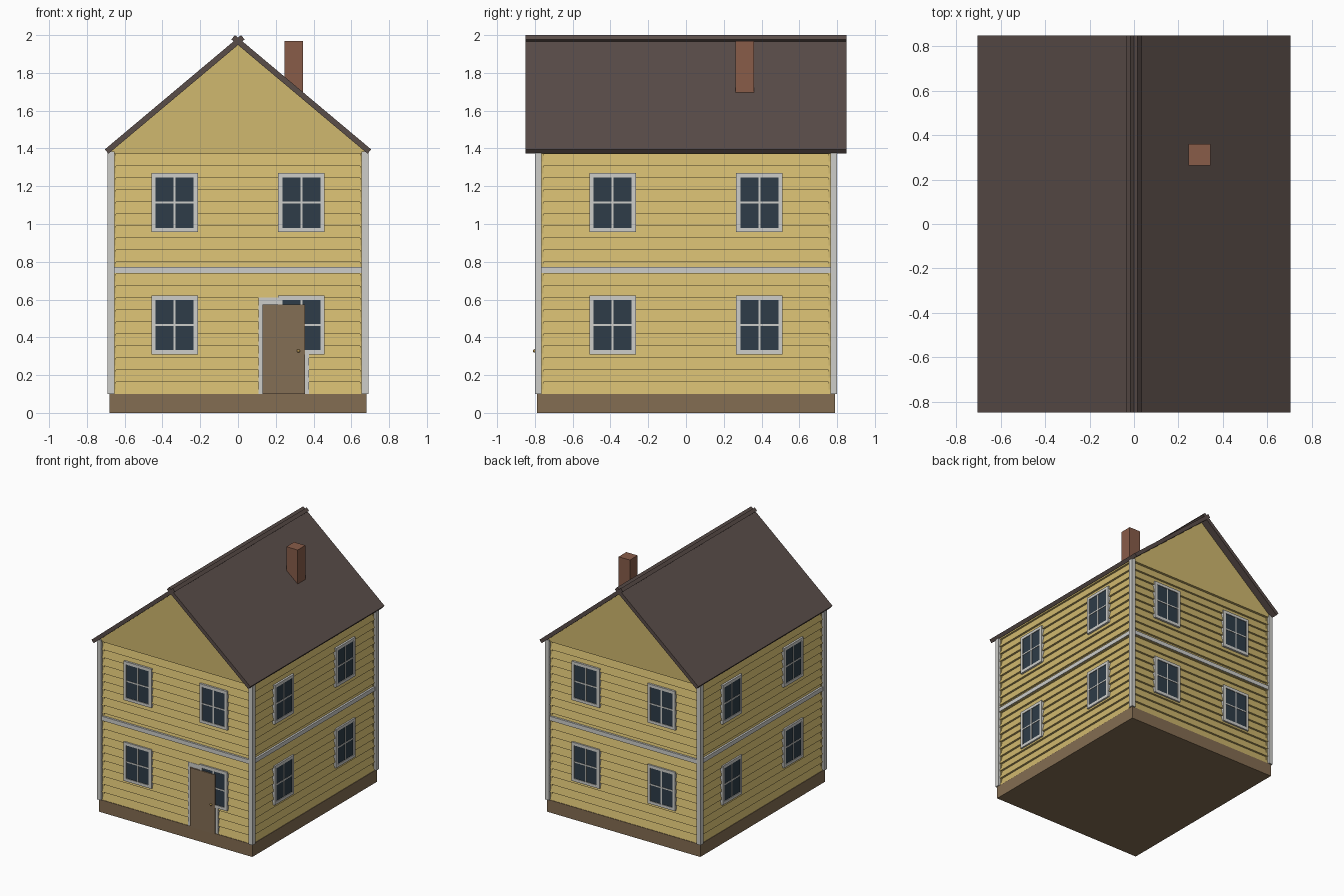
import bpy, bmesh, math
from mathutils import Matrix, Vector

cube = bpy.data.objects.get("Cube")
if cube:
    bpy.data.objects.remove(cube, do_unlink=True)


def material(name, r, g, b):
    linear = [((c / 255 + 0.055) / 1.055) ** 2.4 for c in (r, g, b)] + [1]
    mat = bpy.data.materials.new(name)
    mat.use_nodes = True
    mat.diffuse_color = linear
    mat.node_tree.nodes["Principled BSDF"].inputs["Base Color"].default_value = linear
    return mat


YELLOW = material("yellow siding", 208, 184, 110)
WHITE = material("white trim", 206, 206, 202)
GLASS = material("dark glass", 46, 60, 72)
ROOF = material("brown roof", 90, 77, 73)
BRICK = material("chimney brick", 136, 92, 73)
STONE = material("foundation brown", 132, 109, 82)
DOOR = material("door brown", 132, 110, 85)
BRASS = material("brass", 165, 135, 75)


def finish(name, bm, mats, matrix=Matrix()):
    bmesh.ops.recalc_face_normals(bm, faces=bm.faces)
    mesh = bpy.data.meshes.new(name)
    bm.to_mesh(mesh)
    bm.free()
    for mat in mats:
        mesh.materials.append(mat)
    obj = bpy.data.objects.new(name, mesh)
    obj.matrix_world = matrix
    bpy.context.collection.objects.link(obj)
    return obj


def add_box(bm, x0, x1, y0, y1, z0, z1, slot=0):
    size = Matrix.Diagonal((x1 - x0, y1 - y0, z1 - z0, 1))
    place = Matrix.Translation(((x0 + x1) / 2, (y0 + y1) / 2, (z0 + z1) / 2))
    verts = bmesh.ops.create_cube(bm, size=1, matrix=place @ size)["verts"]
    for face in {f for v in verts for f in v.link_faces}:
        face.material_index = slot


def box(name, mat, *bounds, matrix=Matrix()):
    bm = bmesh.new()
    add_box(bm, *bounds)
    return finish(name, bm, [mat], matrix)


def prism(name, mat, axis, profile, length):
    """Sweep a closed profile along an axis, centred on the origin."""
    bm = bmesh.new()
    step = Vector(axis) * length
    face = bm.faces.new([bm.verts.new(Vector(p) - step / 2) for p in profile])
    swept = bmesh.ops.extrude_face_region(bm, geom=[face])["geom"]
    bmesh.ops.translate(bm, vec=step, verts=[v for v in swept if isinstance(v, bmesh.types.BMVert)])
    return finish(name, bm, [mat])


HALF_X, HALF_Y = 0.69, 0.80      # outer faces of the corner posts
BASE, EAVE, POST = 0.10, 1.37, 0.035
BOARDS = 20

# Foundation and structural core
box("foundation", STONE, -0.68, 0.68, -0.79, 0.79, 0, BASE)
box("wall_core", YELLOW, -0.65, 0.65, -0.76, 0.76, BASE, EAVE)

# Corner posts
for sx, side in ((-1, "right"), (1, "left")):
    for sy, end in ((-1, "front"), (1, "back")):
        xs = sorted((sx * HALF_X, sx * (HALF_X - POST)))
        ys = sorted((sy * HALF_Y, sy * (HALF_Y - POST)))
        box(f"{end}_{side}_post", WHITE, *xs, *ys, BASE, EAVE + 0.015)


def window(name, x, z, face, matrix):
    """Trim frame, glass pane and cross bars."""
    w, h, t, bar = 0.123, 0.156, 0.023, 0.005
    bm = bmesh.new()
    back, front = face + 0.05, face + 0.005
    for s in (-1, 1):
        xs = sorted((x + s * w, x + s * (w - t)))
        zs = sorted((z + s * h, z + s * (h - t)))
        add_box(bm, *xs, front, back, z - h, z + h)
        add_box(bm, x - w + t, x + w - t, front, back, *zs)
    add_box(bm, x - w + t, x + w - t, face + 0.010, back, z - h + t, z + h - t, 1)
    add_box(bm, x - bar, x + bar, face + 0.007, back, z - h + t, z + h - t)
    add_box(bm, x - w + t, x + w - t, face + 0.007, back, z - bar, z + bar)
    finish(name, bm, [WHITE, GLASS], matrix)


# Lapped siding, belt trim and windows on each wall
for turn, wall in enumerate(("front", "left", "back", "right")):
    spin = Matrix.Rotation(turn * math.pi / 2, 4, "Z")
    depth, half, spread = (HALF_X, HALF_Y, 0.389) if turn % 2 else (HALF_Y, HALF_X, 0.336)
    face = -depth
    lap = (EAVE - BASE) / BOARDS
    profile = [(0, face + 0.045, EAVE), (0, face + 0.045, BASE)]
    for i in range(BOARDS):
        z = BASE + i * lap
        profile += [(0, face + 0.014, z), (0, face + 0.03, z + lap)]
    siding = prism(f"{wall}_siding", YELLOW, (1, 0, 0), profile, 2 * (half - 0.02))
    siding.matrix_world = spin
    box(f"{wall}_belt_trim", WHITE, POST - half, half - POST, face + 0.008, face + 0.05,
        0.74, 0.773, matrix=spin)
    for x in (-spread, spread):
        for z, floor in ((0.465, "lower"), (1.113, "upper")):
            hand = "a" if x < 0 else "b"
            window(f"{wall}_{floor}_window_{hand}", x, z, face, spin)

# Front door with its frame and knob
bm = bmesh.new()
add_box(bm, 0.108, 0.132, -0.788, -0.75, BASE, 0.61)
add_box(bm, 0.353, 0.376, -0.788, -0.75, BASE, 0.61)
add_box(bm, 0.132, 0.353, -0.788, -0.75, 0.573, 0.61)
finish("door_frame", bm, [WHITE])
box("front_door", DOOR, 0.131, 0.354, -0.798, -0.75, BASE, 0.574)
bm = bmesh.new()
bmesh.ops.create_uvsphere(bm, u_segments=12, v_segments=8, radius=0.009,
                          matrix=Matrix.Translation((0.32, -0.801, 0.328)))
knob = finish("door_knob", bm, [BRASS])
for poly in knob.data.polygons:
    poly.use_smooth = True

# Gable attic
prism("gable_attic", YELLOW, (0, 1, 0),
      [(-0.675, 0, EAVE), (0.675, 0, EAVE), (0.675, 0, 1.39), (0, 0, 1.956), (-0.675, 0, 1.39)], 1.58)

# Roof slabs crossing at the ridge
for s, side in ((1, "left"), (-1, "right")):
    slab = [(-0.016, 2.0), (0.705, 1.395), (0.686, 1.372), (-0.035, 1.977)]
    prism(f"{side}_roof_slab", ROOF, (0, 1, 0), [(s * x, 0, z) for x, z in slab], 1.70)

# Chimney
box("chimney", BRICK, 0.245, 0.345, 0.263, 0.361, 1.64, 1.97)
